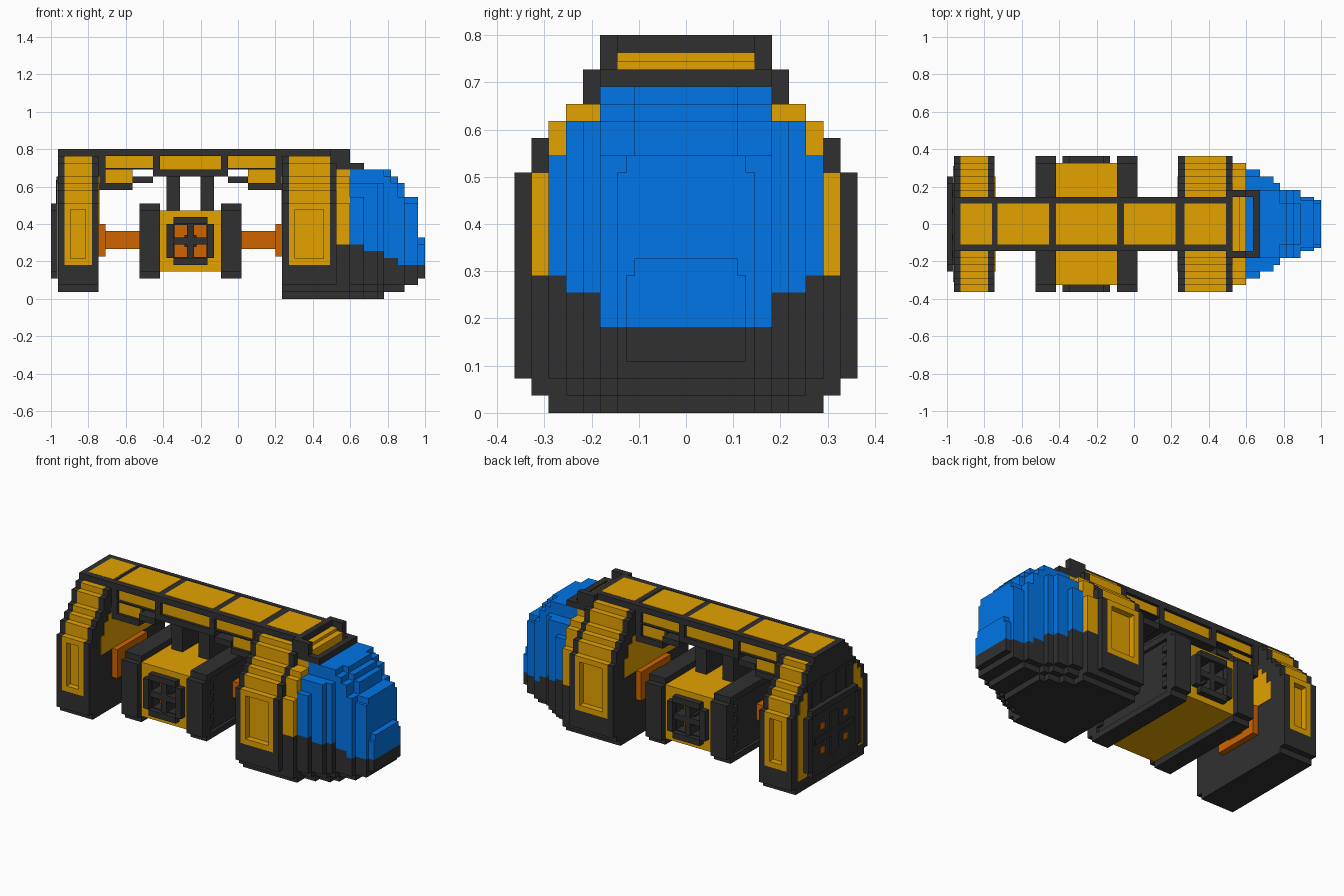
import bpy, bmesh

if "Cube" in bpy.data.objects:
    bpy.data.objects.remove(bpy.data.objects["Cube"])

U = 2 / 55  # one block; all numbers below are in blocks, x counted from the rear end


def material(name, rgb):
    m = bpy.data.materials.new(name)
    m.diffuse_color = (*rgb, 1)
    m.use_nodes = True
    m.node_tree.nodes["Principled BSDF"].inputs["Base Color"].default_value = m.diffuse_color
    return m


GOLD = material("gold", (0.77, 0.36, 0.0))
DARK = material("dark_grey", (0.03, 0.03, 0.03))
BLUE = material("blue_glass", (0.0, 0.184, 0.82))
ORANGE = material("orange", (0.62, 0.128, 0.0))


class Part:
    """One named object made of boxes and stepped slabs."""

    def __init__(self, name, mat):
        self.name, self.mat, self.bm = name, mat, bmesh.new()

    def prism(self, x0, x1, outline):
        v = [self.bm.verts.new((x0 * U - 1, y * U, z * U)) for y, z in outline]
        f = self.bm.faces.new(v)
        ext = bmesh.ops.extrude_face_region(self.bm, geom=[f])["geom"]
        for e in ext:
            if isinstance(e, bmesh.types.BMVert):
                e.co.x = x1 * U - 1
        return self

    def box(self, x0, x1, y0, y1, z0, z1):
        return self.prism(x0, x1, [(y0, z0), (y1, z0), (y1, z1), (y0, z1)])

    def both(self, x0, x1, y0, y1, z0, z1):
        """The same box on the front and back side."""
        self.box(x0, x1, y0, y1, z0, z1)
        return self.box(x0, x1, -y1, -y0, z0, z1)

    def slab(self, x0, x1, steps, lo=0, hi=99, wmax=99):
        """Stepped cross-section, steps = (bottom, top, half width), clipped."""
        side = []
        for a, b, w in steps:
            a, b, w = max(a, lo), min(b, hi), min(w, wmax)
            if b > a:
                if side and side[-1][0] == w:
                    side[-1] = (w, b)
                else:
                    side += [(w, a), (w, b)]
        return self.prism(x0, x1, side + [(-y, z) for y, z in reversed(side)])

    def frame(self, x0, x1, z0, z1, t, y0, y1):
        """Rectangular frame on both sides."""
        self.both(x0, x0 + t, y0, y1, z0, z1).both(x1 - t, x1, y0, y1, z0, z1)
        self.both(x0 + t, x1 - t, y0, y1, z0, z0 + t)
        return self.both(x0 + t, x1 - t, y0, y1, z1 - t, z1)

    def done(self):
        bmesh.ops.recalc_face_normals(self.bm, faces=self.bm.faces)
        me = bpy.data.meshes.new(self.name)
        self.bm.to_mesh(me)
        self.bm.free()
        me.materials.append(self.mat)
        ob = bpy.data.objects.new(self.name, me)
        bpy.context.collection.objects.link(ob)


def mirrored(a, b):
    return ((a, b), (41 - b, 41 - a))


HULL = [(0, 1, 8), (1, 2, 9), (2, 14, 10), (14, 16, 9), (16, 17, 8),
        (17, 18, 7), (18, 20, 6), (20, 21, 5), (21, 22, 4)]
COLLAR = [(0, 1, 8), (1, 14, 9), (14, 17, 8), (17, 18, 7), (18, 19, 5)]

# Bulkheads: dark rims and base, gold side skin with a sunken hatch
for name, x0, x1, base in (("rear", 1, 7, 1), ("front", 34, 42, 0)):
    rim = Part(name + "_bulkhead_frame", DARK)
    rim.slab(x0, x0 + 1, HULL, lo=base).slab(x1 - 1, x1, HULL, lo=base)
    rim.slab(x0 + 1, x1 - 1, HULL, lo=base, hi=5)
    rim.box(x0 + 1, x1 - 1, -4, 4, 20, 22)
    rim.done()
    skin = Part(name + "_bulkhead_skin", GOLD)
    skin.slab(x0 + 1, x1 - 1, HULL, lo=5, hi=14, wmax=9)
    skin.slab(x0 + 1, x1 - 1, HULL, lo=14, hi=21)
    skin.frame(x0 + 1, x1 - 1, 5, 14, 0.9, 9, 10)
    skin.done()

# Gold panels on the inner bulkhead faces
p = Part("inner_wall_panels", GOLD)
for a, b in mirrored(7, 7.1):
    p.slab(a, b, [(11, 14, 7), (14, 16, 6), (16, 17, 5), (17, 18, 4)])
p.done()

# Collar behind the nose
Part("nose_collar", GOLD).slab(42, 44, COLLAR, lo=8).done()
Part("collar_base", DARK).slab(42, 44, COLLAR, hi=8).done()

# Nose: (start, end, half width, shoulder, top, bottom, colour split, crown width)
canopy, hull = Part("nose_canopy", BLUE), Part("nose_lower_hull", DARK)
for a, b, w, mid, top, bot, split, crown in (
        (44, 46, 8, 17, 19, 0, 8, 5), (46, 48, 7, 17, 19, 0, 7, 5),
        (48, 49, 6, 17, 19, 0, 7, 5), (49, 50, 5, 18, 19, 1, 6, 3),
        (50, 51, 5, 17, 18, 1, 6, 3), (51, 52, 5, 15, 17, 1, 5, 3),
        (52, 54, 4, 14, 15, 2, 5, 3.5), (54, 55, 3.5, 8, 9, 3, 5, 3)):
    steps = [(0, 1, w - 2), (1, 2, w - 1), (2, 15, w), (15, mid, min(w, 7)),
             (mid, top, crown)]
    if mid <= 15:
        steps = steps[:2] + [(2, mid, w), (mid, top, crown)]
    canopy.slab(a, b, steps, lo=split, hi=top)
    hull.slab(a, b, steps, lo=bot, hi=split)
canopy.done()
hull.done()

# Brow frame over the canopy
p = Part("brow_frame", DARK)
p.both(41, 44, 4, 5, 19, 22).both(44, 46, 4, 5, 19, 20)
p.box(45, 46, -4, 4, 19, 20)
p.done()
Part("brow_steps", GOLD).box(42, 43, -4, 4, 19, 21).box(43, 44, -4, 4, 19, 20.5).done()

# Spine beam with top and side rails
p = Part("spine_beam", DARK)
p.box(7, 34, -3.3, 3.3, 19, 21.95).box(15, 26, -3.3, 3.3, 18, 19)
p.both(7, 34, 3.3, 4, 21, 22).both(15, 26, 3.3, 4, 18, 19)
p.both(7, 15, 3.3, 4, 19, 19.2).both(26, 34, 3.3, 4, 19, 19.2)
for a, b in mirrored(7, 8) + mirrored(15, 16):
    p.both(a, b, 3.3, 4, 18.6, 21)
for a, b in mirrored(7, 12):
    p.box(a, b, -3.3, 3.3, 16, 19).both(a, b, 3.3, 4, 16, 17)
for a, b in mirrored(7, 8):
    p.both(a, b, 3.3, 4, 17, 19)
for a, b in mirrored(12, 15):
    p.box(a, b, -4, 4, 17, 18)
p.done()

# Gold inlays on the spine
p = Part("spine_panels", GOLD)
for a, b in ((2, 6.6), (7.4, 15), (16, 25), (26, 33.6), (34.9, 41)):
    p.box(a, b, -3, 3, 21.8, 22.02)
for a, b in ((8, 15), (16, 25), (26, 33)):
    p.both(a, b, 3.3, 3.5, 19, 21)
for a, b in mirrored(8, 12):
    p.both(a, b, 3.3, 3.5, 17, 19.2)
p.done()

# Posts hanging the pod from the spine
p = Part("pod_posts", DARK)
for a, b in mirrored(17, 19):
    p.box(a, b, -2.5, 2.5, 13, 18.5)
p.done()

# Middle pod: gold body with window recess between two dark end plates
p = Part("pod_body", GOLD).box(16, 25, -7, 7, 4, 13)
p.frame(16, 25, 4, 13, 2, 7, 9).done()
p = Part("pod_end_plates", DARK)
for a, b in mirrored(13.5, 16):
    p.slab(a, b, [(3, 4, 9), (4, 13, 10), (13, 14, 9)])
for a, b in mirrored(13, 13.5):
    p.box(a, b, -9, 9, 3, 4).box(a, b, -9, 9, 13, 14).both(a, b, 8, 10, 4, 13)
    for z in (5, 7, 9, 11):
        p.both(a, b, 7, 8, z, z + 1)
p.done()

# Pod window: raised rim, cross bars and dark lining around four lights
p = Part("window_frame", DARK)
p.both(18, 23, 9, 10, 5, 6).both(18, 23, 9, 10, 11, 12)
p.both(17, 18, 9, 10, 6, 11).both(23, 24, 9, 10, 6, 11)
p.frame(18, 23, 6, 11, 0.15, 7, 9.2)
p.both(20, 21, 7, 9.6, 6, 11).both(18, 23, 7, 9.6, 8, 9)
p.both(19.6, 21.4, 7, 9, 7.6, 9.4)
p.done()
p = Part("window_lights", ORANGE)
for x in (18, 21):
    for z in (6, 9):
        p.both(x, x + 2, 7, 7.2, z, z + 2)
p.done()

# Orange coupling rods and flanges between pod and bulkheads
p = Part("coupling_rods", ORANGE)
for a, b in mirrored(7, 8):
    p.box(a, b, -3.95, 3.95, 6.2, 11)
for a, b in mirrored(8, 13.5):
    p.box(a, b, -1.4, 1.4, 7.3, 10)
p.done()

# Rear face: gold backing, raised dark door, upper grille and small lights
Part("rear_backing", GOLD).slab(0.9, 1, [(3, 14, 8.5), (14, 16, 8), (16, 17, 7)]).done()
p = Part("rear_door", DARK).slab(0.3, 1, [(3, 4, 6), (4, 13, 7), (13, 14, 6)])
p.both(0, 0.3, 6, 7, 4, 13)
p.box(0, 0.3, -6, 6, 3, 4).box(0, 0.3, -6, 6, 13, 14)
p.box(0.1, 0.3, -1, 1, 5, 12).box(0.1, 0.3, -5, 5, 8, 9)
p.box(0.85, 1, -6, 6, 14, 18)
for y in (-5, -2.5, 1.5, 4):
    p.box(0.75, 0.85, y, y + 1, 14, 17.5)
p.done()
p = Part("rear_lights", ORANGE)
for z in (6, 10):
    p.both(0.2, 0.3, 2.5, 3.5, z, z + 1)
p.done()
